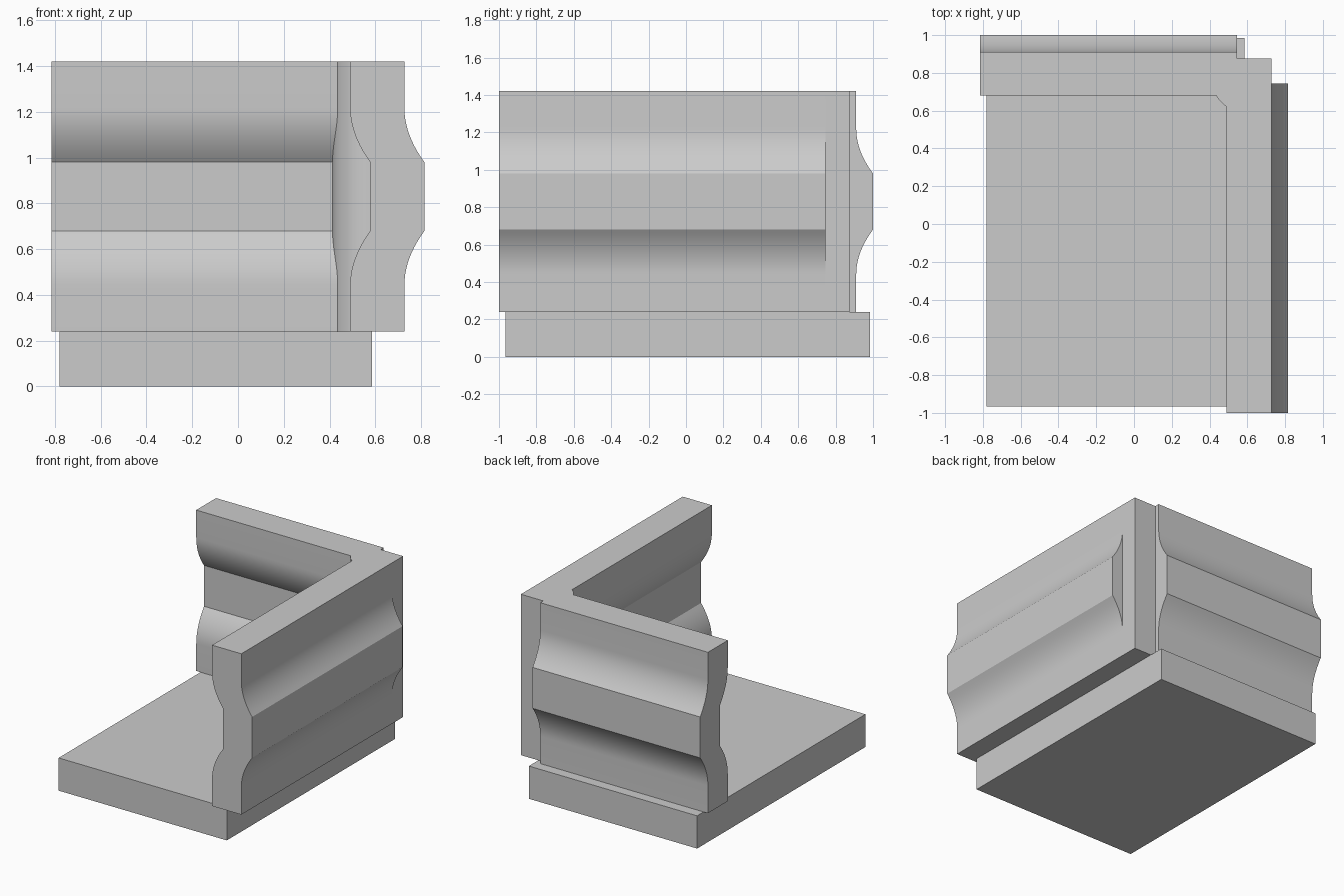
import bpy, bmesh, math
from mathutils import Vector

cube = bpy.data.objects.get("Cube")
if cube:
    bpy.data.objects.remove(cube, do_unlink=True)

GREY = (0.6, 0.6, 0.6)
grey = bpy.data.materials.new("plain grey")
grey.use_nodes = True
grey.diffuse_color = (*GREY, 1)
grey.node_tree.nodes["Principled BSDF"].inputs["Base Color"].default_value = (*GREY, 1)

BASE, TOP = 0.24, 1.42      # wall bottom and top
MID = (BASE + TOP) / 2      # height the moulding is centred on


def extrude(name, outline, direction):
    """Solid made by sweeping a closed outline along a vector."""
    bm = bmesh.new()
    face = bm.faces.new([bm.verts.new(p) for p in outline])
    swept = bmesh.ops.extrude_face_region(bm, geom=[face])
    verts = [g for g in swept["geom"] if isinstance(g, bmesh.types.BMVert)]
    bmesh.ops.translate(bm, verts=verts, vec=Vector(direction))
    bmesh.ops.recalc_face_normals(bm, faces=bm.faces)
    mesh = bpy.data.meshes.new(name)
    bm.to_mesh(mesh)
    bm.free()
    mesh.materials.append(grey)
    obj = bpy.data.objects.new(name, mesh)
    bpy.context.collection.objects.link(obj)
    bpy.ops.object.select_all(action='DESELECT')
    obj.select_set(True)
    bpy.context.view_layer.objects.active = obj
    bpy.ops.object.shade_smooth_by_angle(angle=math.radians(25))
    return obj


def moulding(bulge, half_flat=0.15, half_total=0.39, steps=10):
    """(offset, z) points of the bulging side, bottom to top."""
    upper = []
    for i in range(steps + 1):
        t = 1 - i / steps
        upper.append((bulge * t * t, half_total + (half_flat - half_total) * t))
    side = [(o, MID - h) for o, h in reversed(upper)] + [(o, MID + h) for o, h in upper]
    return [(0, BASE)] + side + [(0, TOP)]


def wall_profile(inner, outer, bulge):
    side = moulding(bulge)
    return [(inner + o, z) for o, z in side] + [(outer + o, z) for o, z in reversed(side)]


# Floor slab
extrude("floor_slab", [(-0.78, -0.965, 0), (0.585, -0.965, 0),
                       (0.585, 0.985, 0), (-0.78, 0.985, 0)], (0, 0, BASE))

# Moulded walls
extrude("left_wall", [(x, -1, z) for x, z in wall_profile(0.49, 0.727, 0.088)], (0, 1.745, 0))
extrude("back_wall", [(-0.815, y, z) for y, z in wall_profile(0.68, 0.91, 0.09)], (1.36, 0, 0))

# Corner post, rounded on the inside and square on the outside
arc = [math.radians(180 + 90 * i / 12) for i in range(13)]
post = [(0.585 + 0.172 * math.cos(a), 0.765 + 0.172 * math.sin(a), BASE) for a in arc]
post += [(0.727, 0.74, BASE), (0.727, 0.875, BASE), (0.54, 0.875, BASE)]
extrude("corner_post", post, (0, 0, TOP - BASE))
